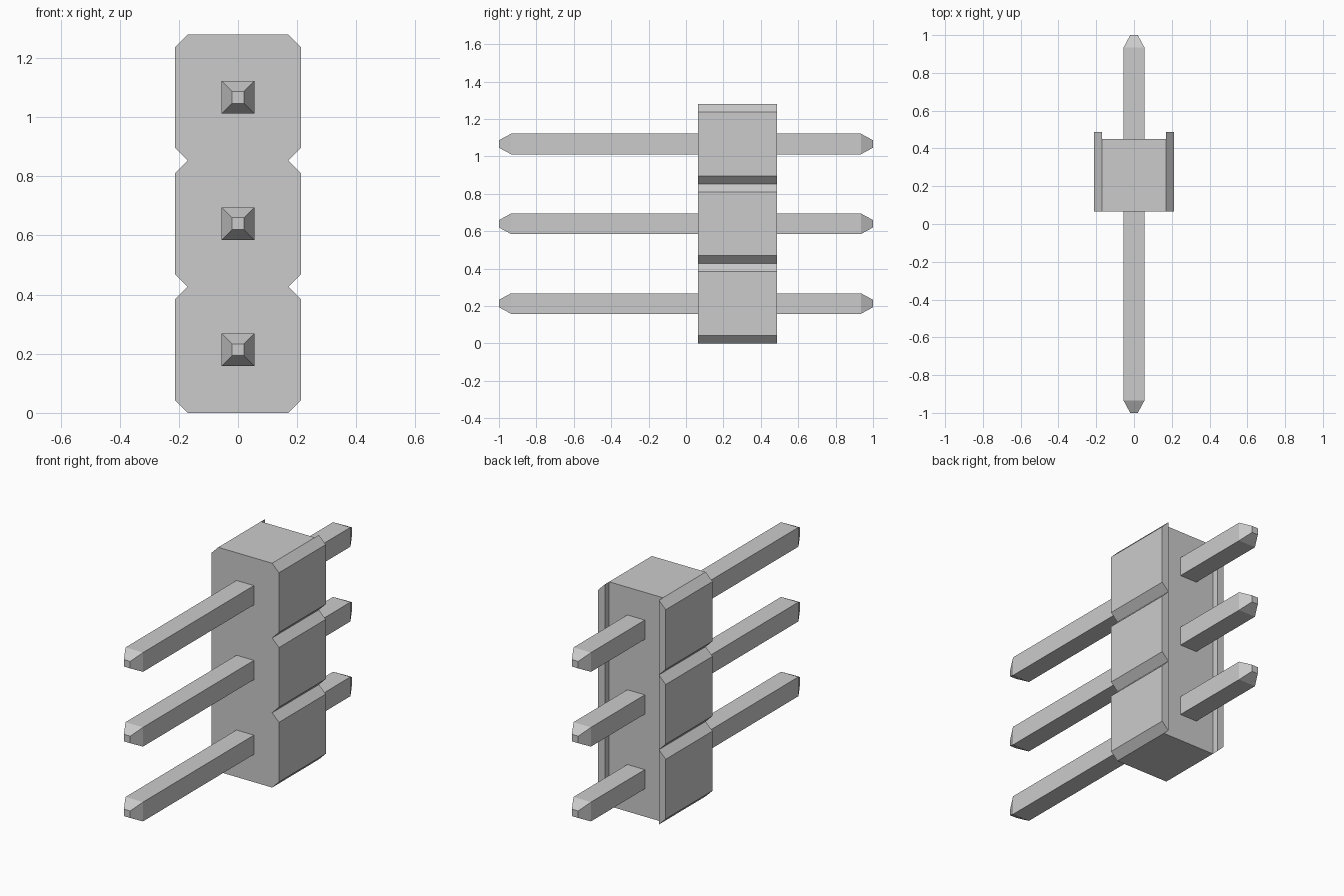
import bpy, bmesh
from mathutils import Vector

if "Cube" in bpy.data.objects:
    bpy.data.objects.remove(bpy.data.objects["Cube"])

PITCH, COUNT = 0.4265, 3
HALF, CHAMFER = 0.213, 0.043
INNER = HALF - CHAMFER
FRONT, FLOOR, REAR = 0.065, 0.45, 0.487


def finish(bm, name):
    mesh = bpy.data.meshes.new(name)
    bm.to_mesh(mesh)
    bm.free()
    obj = bpy.data.objects.new(name, mesh)
    bpy.context.collection.objects.link(obj)
    return obj


def face(bm, points, outward):
    f = bm.faces.new([bm.verts.new(p) for p in points])
    f.normal_update()
    if f.normal.dot(Vector(outward)) < 0:
        f.normal_flip()


# Housing: chamfered segments with a rear channel between two thin side flanges
bm = bmesh.new()
for i in range(COUNT):
    z0, z1 = i * PITCH, (i + 1) * PITCH
    a, b = z0 + CHAMFER, z1 - CHAMFER
    octagon = [(-INNER, z0), (INNER, z0), (HALF, a), (HALF, b),
               (INNER, z1), (-INNER, z1), (-HALF, b), (-HALF, a)]
    face(bm, [(x, FRONT, z) for x, z in octagon], (0, -1, 0))
    face(bm, [(-INNER, FLOOR, z0), (INNER, FLOOR, z0),
              (INNER, FLOOR, z1), (-INNER, FLOOR, z1)], (0, 1, 0))
    for s in (-1, 1):
        xi, xo = s * INNER, s * HALF
        # outer side, flange rear and channel wall
        face(bm, [(xo, FRONT, a), (xo, REAR, a), (xo, REAR, b), (xo, FRONT, b)], (s, 0, 0))
        face(bm, [(xi, REAR, z0), (xo, REAR, a), (xo, REAR, b), (xi, REAR, z1)], (0, 1, 0))
        face(bm, [(xi, FLOOR, z0), (xi, REAR, z0), (xi, REAR, z1), (xi, FLOOR, z1)], (-s, 0, 0))
        # lower and upper chamfers
        for zi, zo, d in ((z0, a, -1), (z1, b, 1)):
            face(bm, [(xi, FRONT, zi), (xi, FLOOR, zi), (xi, REAR, zi),
                      (xo, REAR, zo), (xo, FRONT, zo)], (s, 0, d))
# end caps
for z, d in ((0, -1), (COUNT * PITCH, 1)):
    face(bm, [(-INNER, FRONT, z), (INNER, FRONT, z),
              (INNER, FLOOR, z), (-INNER, FLOOR, z)], (0, 0, d))
bmesh.ops.remove_doubles(bm, verts=bm.verts, dist=1e-5)
finish(bm, "housing")

# Pins: square bars with tapered ends, running through the housing
for i in range(COUNT):
    zc = (i + 0.5) * PITCH
    bm = bmesh.new()
    rings = []
    for y, r in ((-1, 0.02), (-0.935, 0.055), (0.935, 0.055), (1, 0.02)):
        rings.append([bm.verts.new((sx * r, y, zc + sz * r))
                      for sx, sz in ((-1, -1), (1, -1), (1, 1), (-1, 1))])
    for lo, hi in zip(rings, rings[1:]):
        for k in range(4):
            n = (k + 1) % 4
            bm.faces.new((lo[k], lo[n], hi[n], hi[k]))
    bm.faces.new(rings[0])
    bm.faces.new(rings[-1])
    bmesh.ops.recalc_face_normals(bm, faces=bm.faces)
    finish(bm, f"pin_{i + 1}")
